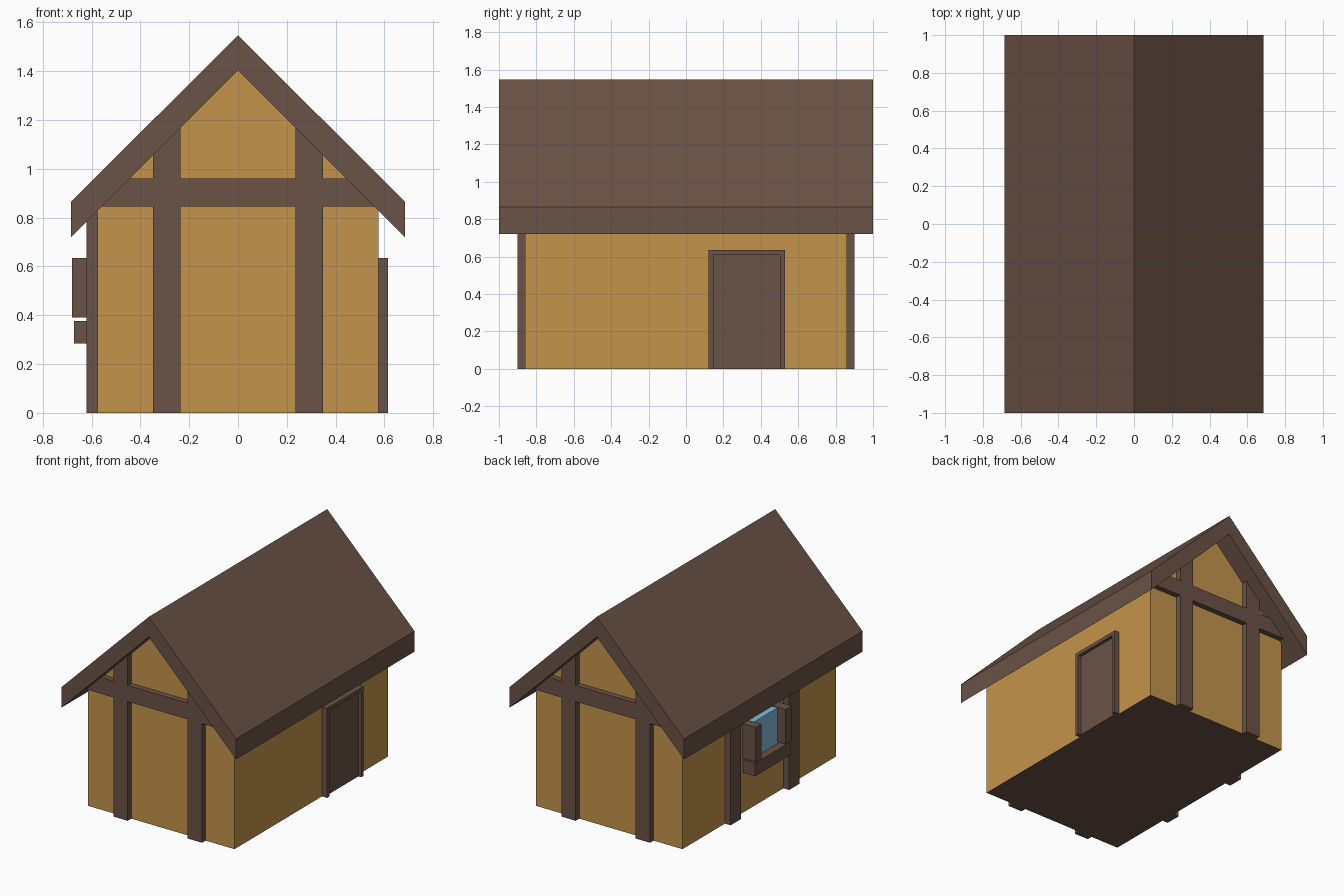
import bpy, bmesh
from mathutils import Vector

if "Cube" in bpy.data.objects:
    bpy.data.objects.remove(bpy.data.objects["Cube"])


def material(name, rgb):
    m = bpy.data.materials.new(name)
    lin = [(c / 255 / 12.92) if c < 11 else ((c / 255 + 0.055) / 1.055) ** 2.4 for c in rgb]
    m.diffuse_color = (*lin, 1)
    m.use_nodes = True
    m.node_tree.nodes["Principled BSDF"].inputs["Base Color"].default_value = m.diffuse_color
    return m


BROWN = material("brown timber", (106, 82, 70))
OCHRE = material("ochre plaster", (196, 148, 76))
BLUE = material("blue glass", (130, 188, 220))


def prism(name, profile, start, end, mat, axis="y"):
    """Extrude a flat profile along y (points are x,z) or x (points are y,z)."""
    def at(p, d):
        return Vector((p[0], d, p[1])) if axis == "y" else Vector((d, p[0], p[1]))
    bm = bmesh.new()
    a = [bm.verts.new(at(p, start)) for p in profile]
    b = [bm.verts.new(at(p, end)) for p in profile]
    bm.faces.new(a)
    bm.faces.new(b[::-1])
    n = len(profile)
    for i in range(n):
        bm.faces.new((a[i], b[i], b[(i + 1) % n], a[(i + 1) % n]))
    bmesh.ops.recalc_face_normals(bm, faces=bm.faces)
    me = bpy.data.meshes.new(name)
    bm.to_mesh(me)
    bm.free()
    me.materials.append(mat)
    ob = bpy.data.objects.new(name, me)
    bpy.context.collection.objects.link(ob)
    return ob


def box(name, x0, x1, y0, y1, z0, z1, mat):
    return prism(name, [(x0, z0), (x1, z0), (x1, z1), (x0, z1)], y0, y1, mat)


WX, WY, PEAK = 0.575, 0.86, 1.405   # wall half sizes, underside of the ridge


def under(x):
    return PEAK - abs(x)            # height of the 45 degree roof underside


# House body with a brown floor underside
body = prism("walls", [(-WX, 0), (WX, 0), (WX, under(WX)), (0, PEAK), (-WX, under(WX))],
             -WY, WY, OCHRE)
body.data.materials.append(BROWN)
for f in body.data.polygons:
    if f.normal.z < -0.9:
        f.material_index = 1

# Gabled roof slab
E = 0.685
prism("roof", [(-E, 0.72), (0, PEAK), (E, 0.72), (E, 0.865), (0, 1.547), (-E, 0.865)],
      -1, 1, BROWN)

# Timber frame on both gables
for end, s in (("front", -1), ("back", 1)):
    y0, y1 = s * (WY - 0.01), s * 0.90
    for side, k in (("left", -1), ("right", 1)):
        a, b = k * 0.235, k * 0.348
        prism(f"{end}_{side}_post", [(a, 0), (b, 0), (b, under(b)), (a, under(a))],
              y0, y1, BROWN)
    lo, hi = 0.845, 0.96
    prism(f"{end}_cross_beam", [(lo - PEAK, lo), (PEAK - lo, lo), (PEAK - hi, hi), (hi - PEAK, hi)],
          y0, y1, BROWN)

# Posts on the left wall
for name, y in (("back", 0.328), ("front", -0.328)):
    box(f"left_wall_{name}_post", -0.62, -WX + 0.01, y - 0.057, y + 0.057, 0, 0.825, BROWN)

# Window on the left wall: glass, two shutters and a sill box
box("window_glass", -0.617, -WX + 0.01, -0.17, 0.15, 0.37, 0.63, BLUE)
for name, y0, y1 in (("front", -0.213, -0.143), ("back", 0.125, 0.19)):
    box(f"{name}_shutter", -0.68, -WX + 0.01, y0, y1, 0.39, 0.635, BROWN)
box("window_sill", -0.672, -WX + 0.01, -0.213, 0.185, 0.285, 0.377, BROWN)

# Door on the right wall: frame and recessed panel
prism("door_frame", [(0.12, 0), (0.12, 0.635), (0.53, 0.635), (0.53, 0), (0.503, 0),
                     (0.503, 0.608), (0.147, 0.608), (0.147, 0)],
      WX - 0.01, 0.615, BROWN, axis="x")
box("door_panel", WX - 0.01, 0.592, 0.145, 0.505, 0, 0.61, BROWN)
